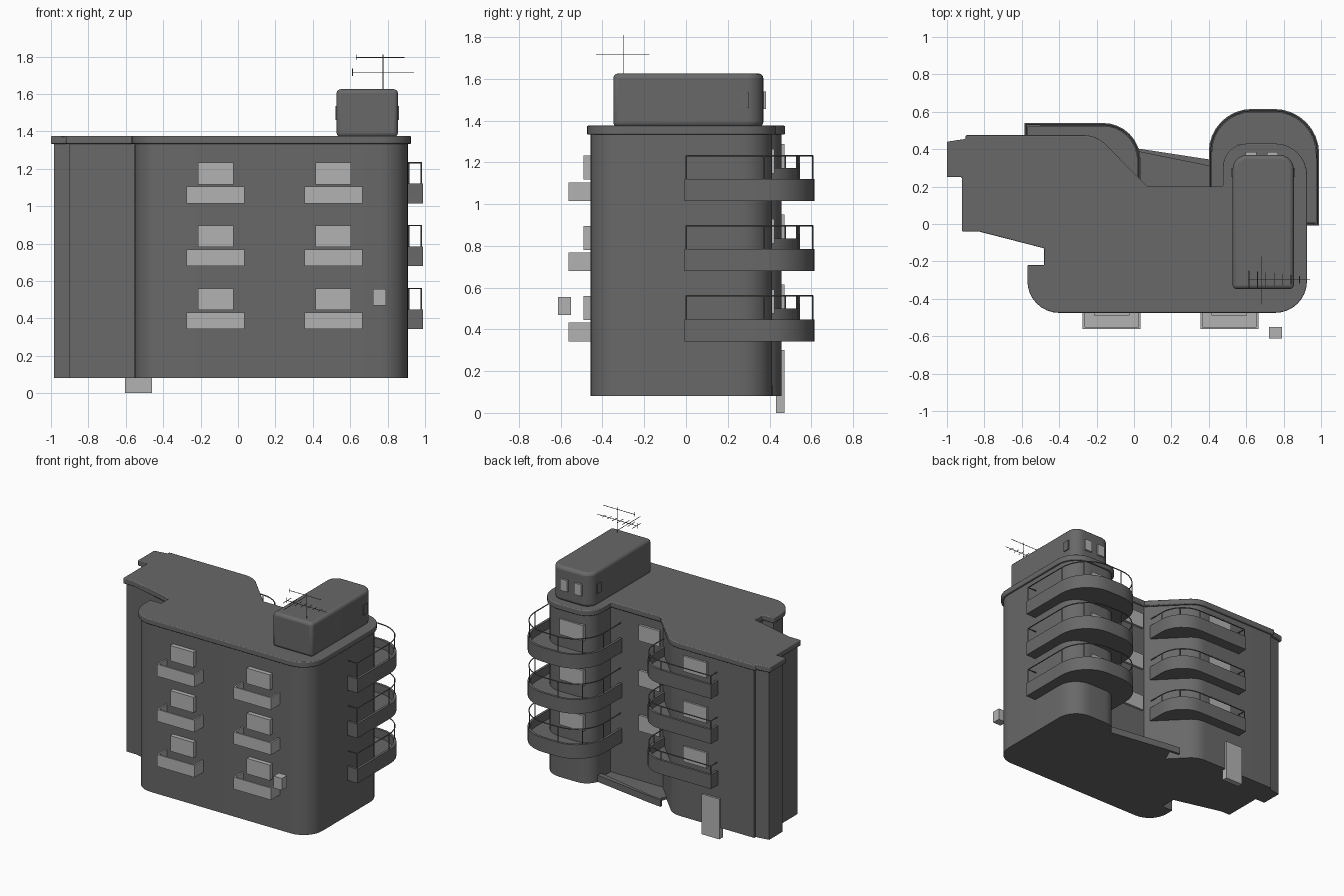
import bpy, bmesh, math
from mathutils import Vector

if "Cube" in bpy.data.objects:
    bpy.data.objects.remove(bpy.data.objects["Cube"])


def material(name, v):
    m = bpy.data.materials.new(name)
    m.diffuse_color = (v, v, v, 1)
    m.use_nodes = True
    m.node_tree.nodes["Principled BSDF"].inputs["Base Color"].default_value = m.diffuse_color
    return m


DARK = material("dark_grey", 0.14)
LIGHT = material("light_grey", 0.45)


def fillet(points, steps=8):
    """Turn (x, y, radius) corners into a path with rounded corners."""
    out, n = [], len(points)
    for i, (x, y, r) in enumerate(points):
        p = Vector((x, y))
        if r == 0:
            out.append(p)
            continue
        a = (Vector(points[i - 1][:2]) - p).normalized()
        b = (Vector(points[(i + 1) % n][:2]) - p).normalized()
        half = a.angle(b) / 2
        c = p + (a + b).normalized() * (r / math.sin(half))
        s = p + a * (r / math.tan(half)) - c
        e = p + b * (r / math.tan(half)) - c
        turn = s.angle_signed(e)
        for k in range(steps + 1):
            t = -turn * k / steps
            out.append(c + Vector((s.x * math.cos(t) - s.y * math.sin(t),
                                   s.x * math.sin(t) + s.y * math.cos(t))))
    return out


def offset(path, d, closed=False):
    """Shift a path to its right-hand side by d with mitred corners."""
    out, n = [], len(path)
    for i, p in enumerate(path):
        a = (p - path[i - 1]) if closed or i > 0 else None
        b = (path[(i + 1) % n] - p) if closed or i < n - 1 else None
        a, b = a or b, b or a
        na = Vector((a.y, -a.x)).normalized()
        nb = Vector((b.y, -b.x)).normalized()
        m = (na + nb).normalized()
        out.append(p + m * (d / max(0.4, m.dot(na))))
    return out


def finish(name, bm, mat, bevel=0, smooth=True):
    bmesh.ops.recalc_face_normals(bm, faces=bm.faces)
    me = bpy.data.meshes.new(name)
    bm.to_mesh(me)
    bm.free()
    me.materials.append(mat)
    ob = bpy.data.objects.new(name, me)
    bpy.context.collection.objects.link(ob)
    if bevel:
        mod = ob.modifiers.new("bevel", 'BEVEL')
        mod.width, mod.segments, mod.limit_method = bevel, 3, 'ANGLE'
        mod.angle_limit = math.radians(50)
    if smooth:
        bpy.ops.object.select_all(action='DESELECT')
        ob.select_set(True)
        bpy.context.view_layer.objects.active = ob
        bpy.ops.object.shade_smooth_by_angle(angle=math.radians(35))
    return ob


def prism(name, path, z0, z1, mat=DARK, bevel=0):
    bm = bmesh.new()
    f = bm.faces.new([bm.verts.new((p[0], p[1], z0)) for p in path])
    r = bmesh.ops.extrude_face_region(bm, geom=[f], use_keep_orig=True)
    top = [v for v in r["geom"] if isinstance(v, bmesh.types.BMVert)]
    bmesh.ops.translate(bm, verts=top, vec=(0, 0, z1 - z0))
    return finish(name, bm, mat, bevel)


def box(name, x0, x1, y0, y1, z0, z1, mat=LIGHT):
    return prism(name, [(x0, y0), (x1, y0), (x1, y1), (x0, y1)], z0, z1, mat)


def tube(name, paths, r):
    cu = bpy.data.curves.new(name, 'CURVE')
    cu.dimensions, cu.bevel_depth, cu.bevel_resolution = '3D', r, 1
    cu.use_fill_caps = True
    for pts in paths:
        sp = cu.splines.new('POLY')
        sp.points.add(len(pts) - 1)
        for q, p in zip(sp.points, pts):
            q.co = (*p, 1)
    cu.materials.append(DARK)
    ob = bpy.data.objects.new(name, cu)
    bpy.context.collection.objects.link(ob)


def balcony(name, path, z0, z1, rail_z, posts):
    """Floor, thin parapet and a handrail that follows the same path."""
    prism(name + "_floor", path, z0, z0 + 0.04)
    prism(name + "_parapet", path + offset(path, 0.018)[::-1], z0, z1)
    mid = offset(path, 0.009)
    lines = [[(p.x, p.y, rail_z) for p in mid]]
    lines += [[(mid[i].x, mid[i].y, z1 - 0.01), (mid[i].x, mid[i].y, rail_z)] for i in posts]
    tube(name + "_railing", lines, 0.004)


# Roof slab and walls share one outline
outline = fillet([(-1, .44, 0), (-.9, .455, 0), (-.9, .475, 0), (-.2, .475, .17),
                  (.07, .2, 0), (.475, .2, 0), (.475, .43, .13), (.925, .43, .17),
                  (.925, -.475, .17), (-.57, -.475, .17), (-.57, -.22, 0),
                  (-.48, -.22, 0), (-.48, -.13, 0), (-.83, -.04, 0), (-.92, -.04, 0),
                  (-.92, .25, 0), (-1, .25, 0)])
prism("roof_slab", outline, 1.333, 1.375, DARK, 0.006)
prism("walls", offset(outline, 0.017, True), 0.08, 1.34)

# Low terrace between the tower and the left wing
prism("terrace", [(-.05, .28), (.0, .405), (.03, .4), (.5, .33), (.5, .15), (.1, .15)], .08, .1)
prism("terrace_kerb", [(-.08, .415), (.03, .402), (.5, .33), (.5, .29), (.03, .385), (-.08, .395)], .08, .13)

# Balconies, windows and planters on three floors
right_path = fillet([(.40, .17, 0), (.40, .615, .23), (.99, .615, .24), (.99, -.008, 0), (.9, -.008, 0)])
left_path = fillet([(-.585, .44, 0), (-.585, .54, 0), (.035, .54, .2), (.035, .22, 0)])
for i in range(3):
    dz = i * 0.336
    balcony(f"tower_balcony_{i}", right_path, .343 + dz, .448 + dz, .56 + dz, [1, 5, 9, 14, 18, 19])
    balcony(f"wing_balcony_{i}", left_path, .395 + dz, .50 + dz, .56 + dz, [1, 2, 6, 10])
    box(f"wing_window_{i}", -.50, -.305, .44, .472, .50 + dz, .615 + dz)
    box(f"tower_window_{i}", .55, .745, .38, .424, .475 + dz, .592 + dz)
    box(f"middle_window_{i}", .08, .25, .16, .20, .475 + dz, .592 + dz)
    for x in (-.12, .51):
        box(f"front_window_{i}", x - .095, x + .095, -.49, -.44, .445 + dz, .56 + dz)
        a, b = x - .155, x + .155
        prism(f"planter_wall_{i}", [(a, -.45), (a, -.562), (b, -.562), (b, -.45), (b - .012, -.45),
              (b - .012, -.55), (a + .012, -.55), (a + .012, -.45)], .343 + dz, .432 + dz, LIGHT)
        box(f"planter_floor_{i}", a, b, -.562, -.45, .343 + dz, .36 + dz)

# Entrance door and air conditioner
box("door", -.605, -.46, .43, .472, 0, .30)
box("air_conditioner", .722, .79, -.612, -.55, .468, .556)

# Roof house with its windows
prism("roof_house", fillet([(.527, -.348, 0), (.527, .37, .08), (.855, .37, .08), (.855, -.348, 0)]),
      1.37, 1.625, DARK, 0.022)
for x in (.625, .74):
    box("roof_house_window", x - .03, x + .03, .35, .384, 1.455, 1.54)
for x in (.53, .852):
    box("roof_house_side_window", x - .01, x + .01, .25, .30, 1.46, 1.535, DARK)

# Antenna: mast, two booms and cross rods
mx, my = .775, -.298
rods = [[(mx, my, 1.62), (mx, my, 1.81)],
        [(.63, my, 1.795), (.89, my, 1.795)],
        [(.61, my, 1.715), (.94, my, 1.715)],
        [(.68, -.43, 1.715), (.68, -.175, 1.715)]]
for k in range(7):
    x = .615 + k * .045
    h = .05 - .005 * k
    rods.append([(x, my - h, 1.715), (x, my + h, 1.715)])
rods += [[(x, my, 1.78), (x, my, 1.81)] for x in (.635,)]
rods += [[(x, my, 1.695), (x, my, 1.735)] for x in (.612,)]
tube("antenna", rods, 0.002)
